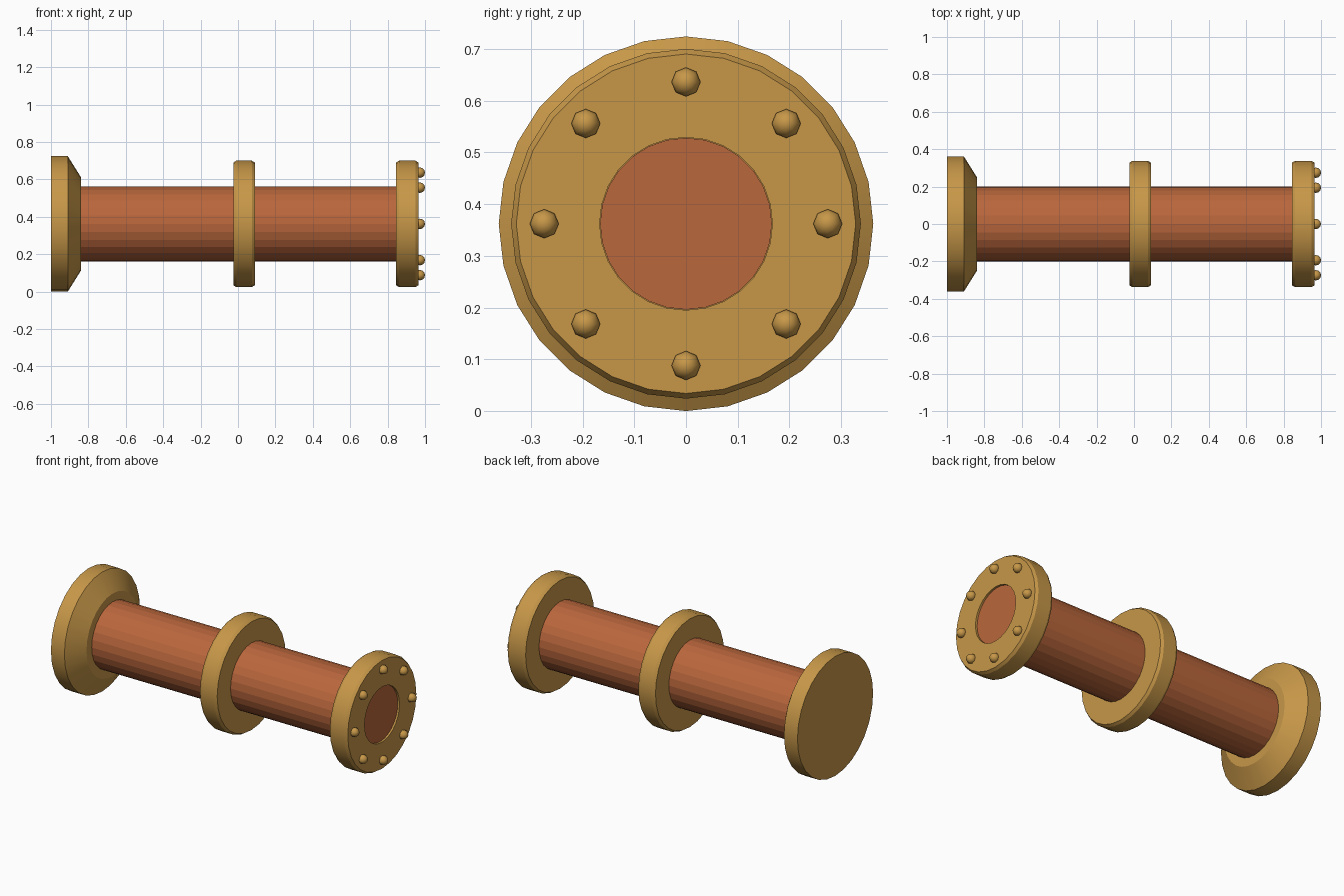
import bpy, math
from math import cos, sin, tau, radians

if "Cube" in bpy.data.objects:
    bpy.data.objects.remove(bpy.data.objects["Cube"], do_unlink=True)

SIDES = 28
AXIS_Z = 0.362


def material(name, color):
    m = bpy.data.materials.new(name)
    m.use_nodes = True
    m.diffuse_color = color
    m.node_tree.nodes["Principled BSDF"].inputs["Base Color"].default_value = color
    return m


brass = material("brass", (0.57, 0.31, 0.065, 1))
copper = material("copper", (0.49, 0.135, 0.045, 1))


def lathe(name, profile, mat, smooth=True):
    """Spin (x, radius) points about the pipe axis and cap both ends."""
    verts = [(x, r * cos(tau * i / SIDES), r * sin(tau * i / SIDES))
             for x, r in profile for i in range(SIDES)]
    faces = []
    for k in range(len(profile) - 1):
        a, b = k * SIDES, (k + 1) * SIDES
        for i in range(SIDES):
            j = (i + 1) % SIDES
            faces.append((a + i, a + j, b + j, b + i))
    last = (len(profile) - 1) * SIDES
    faces.append(tuple(reversed(range(SIDES))))
    faces.append(tuple(range(last, last + SIDES)))
    mesh = bpy.data.meshes.new(name)
    mesh.from_pydata(verts, [], faces)
    mesh.materials.append(mat)
    ob = bpy.data.objects.new(name, mesh)
    ob.location.z = AXIS_Z
    bpy.context.collection.objects.link(ob)
    if smooth:
        shade(ob)
    return ob


def shade(ob):
    bpy.ops.object.select_all(action='DESELECT')
    ob.select_set(True)
    bpy.context.view_layer.objects.active = ob
    bpy.ops.object.shade_smooth_by_angle(angle=radians(25))


def rim(x0, x1, r=0.338, bx=0.016, br=0.01):
    """Outline of a disc with chamfered edges."""
    return [(x0, r - br), (x0 + bx, r), (x1 - bx, r), (x1, r - br)]


# Pipe body
lathe("pipe", [(-0.85, 0.2), (0.86, 0.2)], copper, smooth=False)

# Flared base flange
lathe("base_flange", [(-1, 0.362), (-0.91, 0.362), (-0.84, 0.25), (-0.84, 0.19)], brass)

# Collar in the middle
lathe("middle_collar", rim(-0.025, 0.09), brass)

# End flange with a shallow round recess, floored by a copper disc
lathe("end_flange", rim(0.845, 0.965) + [(0.965, 0.167), (0.95, 0.167)], brass)
lathe("bore_disc", [(0.945, 0.166), (0.954, 0.166)], copper, smooth=False)

# Ring of round bolts
for i in range(8):
    a = tau * i / 8
    bpy.ops.mesh.primitive_uv_sphere_add(
        segments=8, ring_count=6, radius=0.028, rotation=(0, math.pi / 2, 0),
        location=(0.972, 0.274 * cos(a), AXIS_Z + 0.274 * sin(a)))
    bolt = bpy.context.object
    bolt.name = f"bolt_{i + 1}"
    bolt.data.materials.append(brass)
    bpy.ops.object.shade_smooth()
